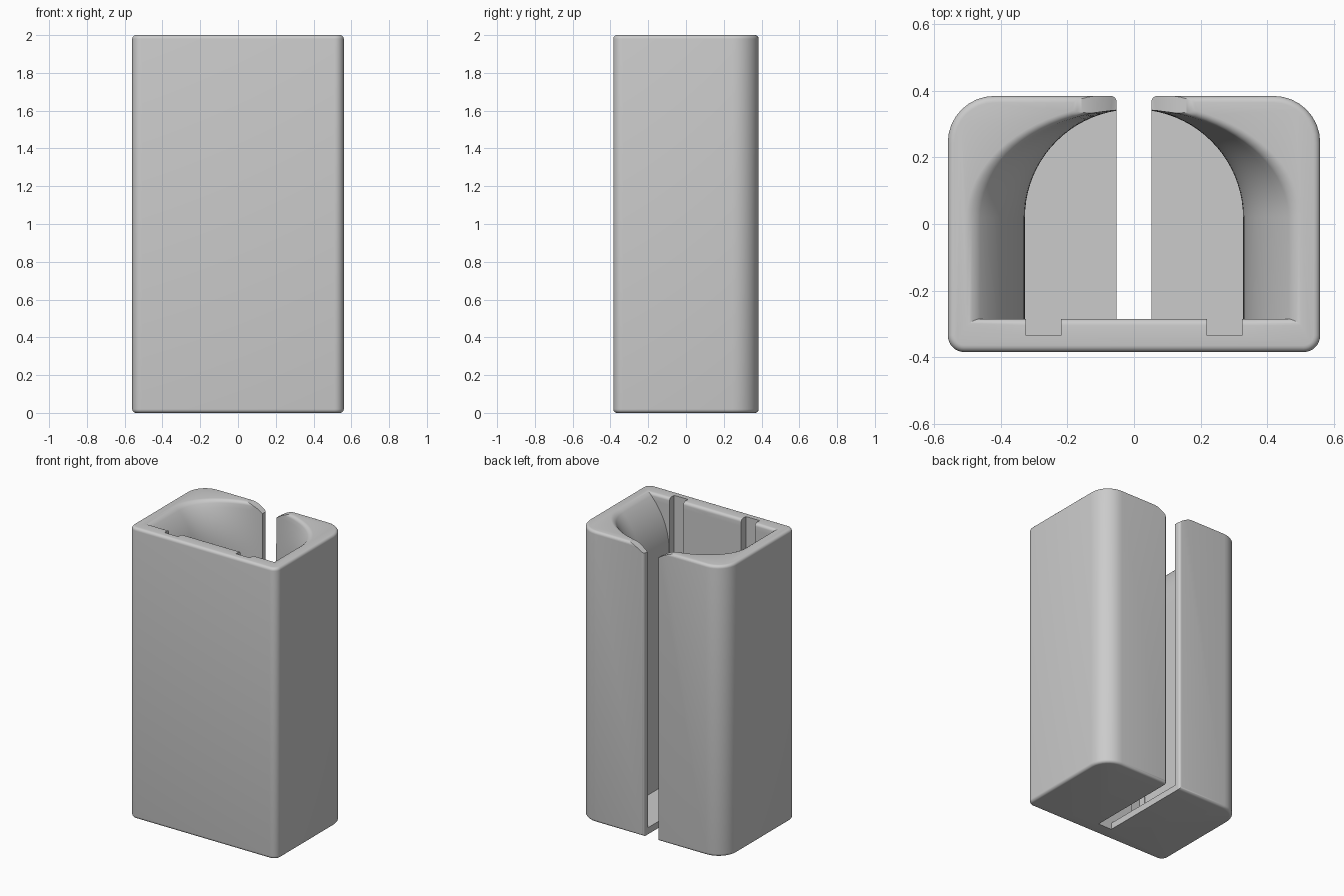
import bpy, bmesh, math

if "Cube" in bpy.data.objects:
    bpy.data.objects.remove(bpy.data.objects["Cube"])

H, HX, HY = 2.0, 0.56, 0.385      # height and half sizes
FLOOR, RIM = 0.045, 0.02          # floor thickness, rim rounding
FLARE, DEPTH = 0.155, 0.36        # sideways widening of the mouth and its depth
PLATE_Y = -0.285                  # inner face of the front plate
HALF_PI = math.pi / 2


def loft(name, rings):
    """Closed solid through equal-length rings of 3D points."""
    bm = bmesh.new()
    loops = [[bm.verts.new(p) for p in ring] for ring in rings]
    n = len(loops[0])
    for a, b in zip(loops, loops[1:]):
        for i in range(n):
            j = (i + 1) % n
            bm.faces.new((a[i], a[j], b[j], b[i]))
    bm.faces.new(loops[0][::-1])
    bm.faces.new(loops[-1])
    bmesh.ops.recalc_face_normals(bm, faces=bm.faces)
    mesh = bpy.data.meshes.new(name)
    bm.to_mesh(mesh)
    bm.free()
    obj = bpy.data.objects.new(name, mesh)
    bpy.context.collection.objects.link(obj)
    return obj


def prism(name, outline, z0, z1):
    return loft(name, [[(x, y, z) for x, y in outline] for z in (z0, z1)])


def body_ring(inset, z):
    """Rounded rectangle with wide back corners and tight front corners."""
    pts = []
    corners = ((1, 1, 0.14, 0), (-1, 1, 0.14, 1), (-1, -1, 0.05, 2), (1, -1, 0.05, 3))
    for sx, sy, r, q in corners:
        for i in range(9):
            a = (q + i / 8) * HALF_PI
            pts.append((sx * (HX - r) + (r - inset) * math.cos(a),
                        sy * (HY - r) + (r - inset) * math.sin(a), z))
    return pts


def cavity_ring(widen, grow, z):
    """Arch outline: straight sides, elliptical back, flat front."""
    a, b, cy = 0.328 + widen + grow, 0.325 + grow, 0.02
    pts = [(a, PLATE_Y - grow, z)]
    for i in range(41):
        t = math.pi * i / 40
        pts.append((a * math.cos(t), cy + b * math.sin(t), z))
    pts.append((-a, PLATE_Y - grow, z))
    return pts


def flare(z):
    d = max(0, z - (H - DEPTH))
    r = (DEPTH ** 2 + FLARE ** 2) / (2 * FLARE)
    return r - math.sqrt(r * r - d * d)


# Outer body with rounded top and bottom edges
steps = [i / 5 * HALF_PI for i in range(6)]
rings = [body_ring(RIM * (1 - math.sin(t)), RIM * (1 - math.cos(t))) for t in steps]
rings += [body_ring(RIM * (1 - math.cos(t)), H - RIM + RIM * math.sin(t)) for t in steps]
body = loft("holder_body", rings)

# Arched cavity with a flared, rounded mouth
levels = [H - DEPTH + (DEPTH - RIM) * i / 12 for i in range(12)]
rings = [cavity_ring(0, 0, FLOOR)] + [cavity_ring(flare(z), 0, z) for z in levels]
for t in steps:
    z = H - RIM + RIM * math.sin(t)
    rings.append(cavity_ring(flare(z), RIM * (1 - math.cos(t)), z))
rings.append(cavity_ring(FLARE, RIM, H + 0.1))
cutters = [loft("cavity_cutter", rings)]

# Back slot through the floor, with rounded outer edges
w, r = 0.052, 0.018
side = [(w, PLATE_Y)]
side += [(w + r * (1 - math.cos(t)), HY - r + r * math.sin(t)) for t in steps]
side.append((w + r, HY + 0.1))
outline = side + [(-x, y) for x, y in reversed(side)]
cutters.append(prism("slot_cutter", outline, -0.1, H + 0.1))

# Vertical grooves in the front plate
for s in (-1, 1):
    x0, x1 = sorted((s * 0.22, s * 0.325))
    cutters.append(prism("groove_cutter", [(x0, -0.335), (x1, -0.335), (x1, -0.2), (x0, -0.2)],
                         FLOOR, H + 0.1))

# Lowered back lip beside the slot
dip = []
for i in range(-14, 15):
    x = i / 14 * 0.2
    t = min(1, max(0, (abs(x) - 0.05) / 0.15))
    dip.append((x, H + 0.001 - 0.06 * (1 - t) ** 2))
dip += [(0.2, H + 0.1), (-0.2, H + 0.1)]
cutters.append(loft("lip_cutter", [[(x, y, z) for x, z in dip] for y in (0.1, 0.5)]))

# Cut the body
bpy.context.view_layer.objects.active = body
body.select_set(True)
for cutter in cutters:
    cutter.hide_render = True
    mod = body.modifiers.new("cut", 'BOOLEAN')
    mod.operation, mod.solver, mod.object = 'DIFFERENCE', 'EXACT', cutter
    bpy.ops.object.modifier_apply(modifier=mod.name)
    bpy.data.objects.remove(cutter)

grey = bpy.data.materials.new("light_grey")
grey.diffuse_color = (0.6, 0.6, 0.6, 1)
grey.use_nodes = True
grey.node_tree.nodes["Principled BSDF"].inputs["Base Color"].default_value = grey.diffuse_color
body.data.materials.clear()
body.data.materials.append(grey)
bpy.ops.object.shade_smooth_by_angle(angle=math.radians(30))
